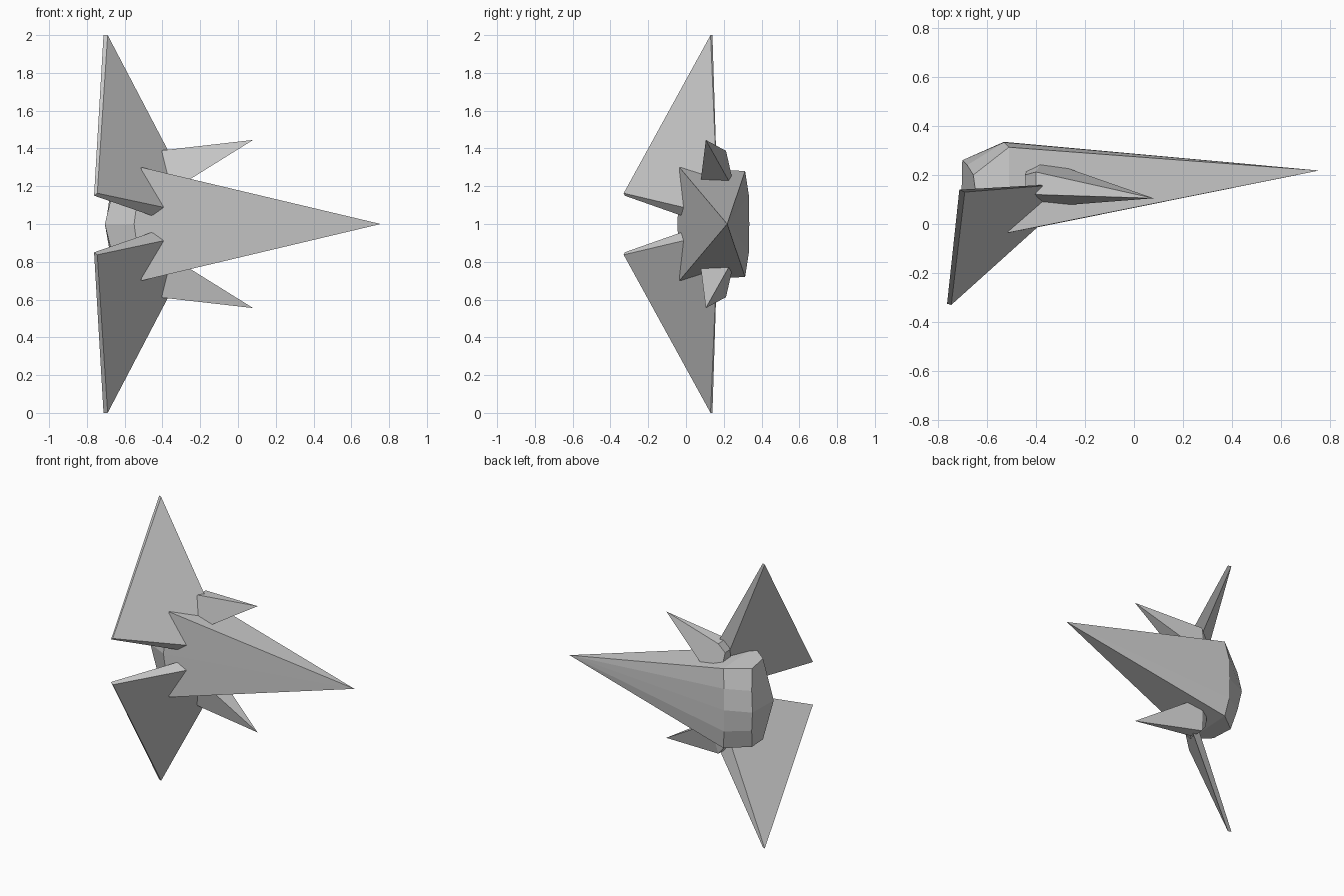
import bpy, bmesh
from mathutils import Vector

if "Cube" in bpy.data.objects:
    bpy.data.objects.remove(bpy.data.objects["Cube"])


def flip(p):
    # reflect across the horizontal mid-plane z = 1
    return (p[0], p[1], 2 - p[2])


def loft(name, rings, nose=None, fold=None):
    """Skin closed rings; close the front with a nose point or a flat cap.
    fold = ring index across which the rear cap is creased."""
    bm = bmesh.new()
    vr = [[bm.verts.new(Vector(p)) for p in r] for r in rings]
    n = len(vr[0])
    for a, b in zip(vr, vr[1:]):
        for i in range(n):
            j = (i + 1) % n
            bm.faces.new((a[i], a[j], b[j], b[i]))
    if nose:
        tip = bm.verts.new(nose)
        for i in range(n):
            bm.faces.new((tip, vr[0][i], vr[0][(i + 1) % n]))
    else:
        bm.faces.new(vr[0])
    last = vr[-1]
    if fold:
        bm.faces.new(last[:fold + 1])
        bm.faces.new(last[fold:] + last[:1])
    else:
        bm.faces.new(last)
    bmesh.ops.recalc_face_normals(bm, faces=bm.faces)
    me = bpy.data.meshes.new(name)
    bm.to_mesh(me)
    bm.free()
    ob = bpy.data.objects.new(name, me)
    bpy.context.collection.objects.link(ob)
    return ob


def full_ring(half):
    # the first and last points lie on the mid-plane
    return half + [flip(p) for p in reversed(half[1:-1])]


# Main hull: long wedge with a tapered, creased rear
shoulder = full_ring([(-.55, -.045, 1), (-.51, -.035, 1.30), (-.51, .313, 1.28),
                      (-.53, .333, 1.15), (-.53, .335, 1)])
rear = full_ring([(-.705, .03, 1), (-.635, .05, 1.285), (-.655, .20, 1.275),
                  (-.68, .24, 1.14), (-.70, .26, 1)])
loft("hull", [shoulder, rear], nose=(.755, .218, 1), fold=4)

# Wing: triangle that is thin at the tips and thick at the buried root
wing_front = [(-.69, .13, 2.0), (-.745, -.33, 1.163), (-.19, .17, 1.045)]
wing_back = [(-.712, .14, 2.0), (-.762, -.325, 1.15), (-.30, .13, .99)]

# Side spike: four-sided pyramid with a short tapered back
spike_tip = (.08, .105, 1.445)
spike_base = [(-.40, .12, 1.39), (-.37, .07, 1.165), (-.37, .262, 1.165), (-.40, .212, 1.387)]
spike_back = [(-.44, .14, 1.33), (-.43, .10, 1.18), (-.43, .235, 1.18), (-.445, .20, 1.33)]

for side in ("upper", "lower"):
    m = flip if side == "lower" else (lambda p: p)
    loft(side + "_wing", [[m(p) for p in wing_front], [m(p) for p in wing_back]])
    loft(side + "_spike", [[m(p) for p in spike_base], [m(p) for p in spike_back]],
         nose=m(spike_tip))
